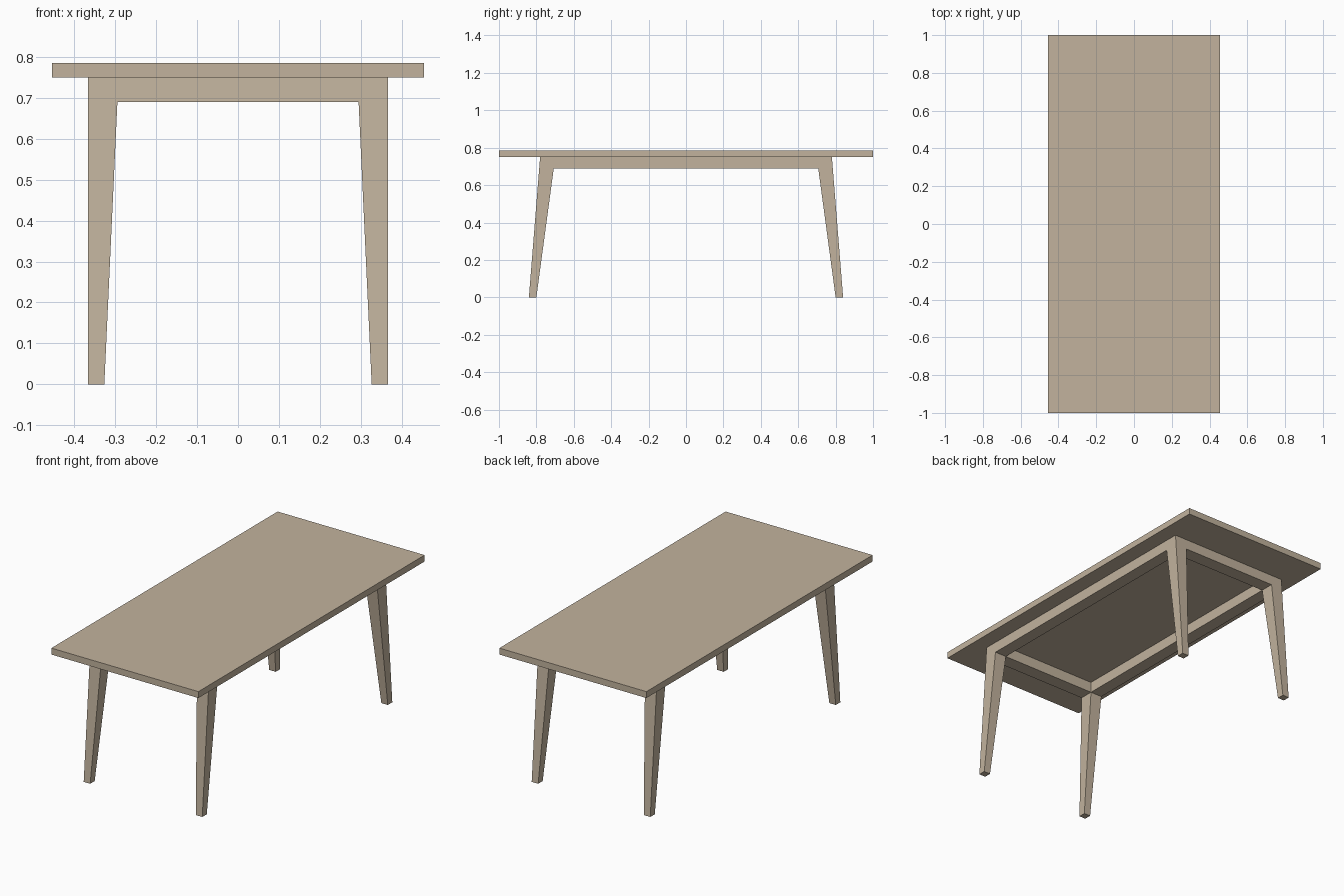
import bpy, bmesh

if "Cube" in bpy.data.objects:
    bpy.data.objects.remove(bpy.data.objects["Cube"])

wood = bpy.data.materials.new("pale wood")
wood.diffuse_color = (0.54, 0.45, 0.34, 1)
wood.use_nodes = True
wood.node_tree.nodes["Principled BSDF"].inputs["Base Color"].default_value = wood.diffuse_color

TOP_Z, RAIL_Z = 0.75, 0.69      # underside of the top, underside of the rails
IN_X, OUT_X = 0.295, 0.367      # inner and outer faces of the frame
IN_Y = 0.707


def outer_y(z):
    """Splayed outer face shared by the legs and the end rails."""
    return 0.84 - 0.06 * z / TOP_Z


def loft(name, levels, sx=1, sy=1):
    """Solid through rectangles (x0, x1, y0, y1, z) listed bottom to top."""
    bm = bmesh.new()
    rings = []
    for x0, x1, y0, y1, z in levels:
        corners = ((x0, y0), (x1, y0), (x1, y1), (x0, y1))
        rings.append([bm.verts.new((x * sx, y * sy, z)) for x, y in corners])
    for a, b in zip(rings, rings[1:]):
        for i in range(4):
            j = (i + 1) % 4
            bm.faces.new((a[i], a[j], b[j], b[i]))
    bm.faces.new(rings[0][::-1])
    bm.faces.new(rings[-1])
    bmesh.ops.recalc_face_normals(bm, faces=bm.faces)
    mesh = bpy.data.meshes.new(name)
    bm.to_mesh(mesh)
    bm.free()
    mesh.materials.append(wood)
    obj = bpy.data.objects.new(name, mesh)
    bpy.context.collection.objects.link(obj)


# Flat rectangular top
loft("table_top", [(-0.455, 0.455, -1, 1, z) for z in (TOP_Z, 0.786)])

for sy, end in ((-1, "front"), (1, "back")):
    # End rail, flush with the splayed legs
    loft(end + "_rail", [(-IN_X, IN_X, IN_Y, outer_y(z), z) for z in (RAIL_Z, TOP_Z)], 1, sy)
    # Tapered, splayed legs
    for sx, side in ((-1, "left"), (1, "right")):
        loft(f"{end}_{side}_leg", [
            (0.327, OUT_X, 0.80, outer_y(0), 0),
            (IN_X, OUT_X, IN_Y, outer_y(RAIL_Z), RAIL_Z),
            (IN_X, OUT_X, IN_Y, outer_y(TOP_Z), TOP_Z)], sx, sy)

# Long side rails
for sx, side in ((-1, "left"), (1, "right")):
    loft(side + "_rail", [(IN_X, OUT_X, -IN_Y, IN_Y, z) for z in (RAIL_Z, TOP_Z)], sx)
